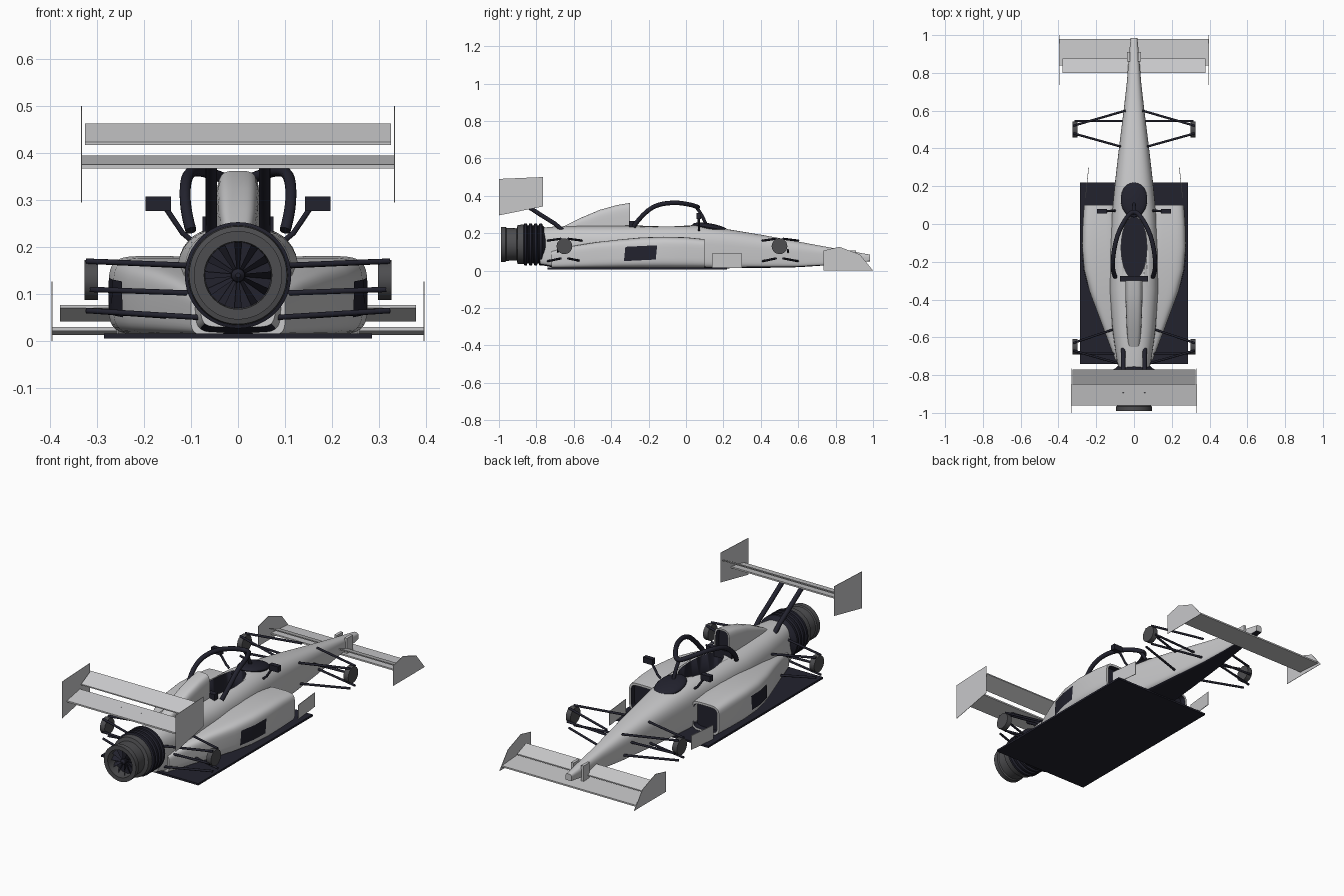
import bpy, bmesh, math
from mathutils import Vector

cube = bpy.data.objects.get("Cube")
if cube:
    bpy.data.objects.remove(cube, do_unlink=True)


def material(name, r, g, b):
    m = bpy.data.materials.new(name)
    m.use_nodes = True
    m.diffuse_color = (r, g, b, 1)
    m.node_tree.nodes["Principled BSDF"].inputs["Base Color"].default_value = (r, g, b, 1)
    return m


GREY = material("light grey paint", 0.58, 0.58, 0.59)
NAVY = material("dark navy carbon", 0.016, 0.016, 0.027)
METAL = material("dark metal", 0.075, 0.075, 0.08)


def select(ob):
    bpy.ops.object.select_all(action='DESELECT')
    ob.select_set(True)
    bpy.context.view_layer.objects.active = ob


def finish(name, bm, mats, smooth=True):
    bmesh.ops.recalc_face_normals(bm, faces=bm.faces)
    me = bpy.data.meshes.new(name)
    bm.to_mesh(me)
    bm.free()
    ob = bpy.data.objects.new(name, me)
    bpy.context.collection.objects.link(ob)
    for m in mats:
        me.materials.append(m)
    if smooth:
        select(ob)
        bpy.ops.object.shade_smooth_by_angle(angle=math.radians(35))
    return ob


def power(v, n):
    return math.copysign(abs(v) ** (2 / n), v)


def loft(name, stations, top, bottom, intake=0, dark_belly=False, seg=40):
    """Skin rounded sections given as (y, centre x, half width, low z, high z)."""
    bm = bmesh.new()
    rings = []
    for y, cx, hw, lo, hi in stations:
        ring = []
        for i in range(seg):
            a = math.tau * (i + 0.5) / seg
            n = top if math.sin(a) > 0 else bottom
            ring.append(bm.verts.new((cx + hw * power(math.cos(a), n), y,
                                      (lo + hi) / 2 + (hi - lo) / 2 * power(math.sin(a), n))))
        rings.append(ring)
    for a, b in zip(rings, rings[1:]):
        for i in range(seg):
            j = (i + 1) % seg
            bm.faces.new((a[i], a[j], b[j], b[i]))
    front = bm.faces.new(rings[0])
    bm.faces.new(rings[-1])
    bmesh.ops.recalc_face_normals(bm, faces=bm.faces)
    if intake:
        bmesh.ops.inset_region(bm, faces=[front], thickness=intake)
        front.material_index = 1
        inner = bmesh.ops.extrude_face_region(bm, geom=[front])["geom"]
        bm.faces.remove(front) if front.is_valid else None
        bmesh.ops.translate(bm, vec=(0, -0.03, 0),
                            verts=[v for v in inner if isinstance(v, bmesh.types.BMVert)])
        for f in bm.faces:
            c = f.calc_center_median()
            if abs(f.normal.y) < 0.1 and stations[0][0] - 0.02 < c.y < stations[0][0] - 0.01:
                f.material_index = 1
    if dark_belly:
        for f in bm.faces:
            if f.normal.z < -0.8:
                f.material_index = 1
    return finish(name, bm, [GREY, NAVY])


def box(name, x, y, z, mat):
    bm = bmesh.new()
    bmesh.ops.create_cube(bm, size=1)
    for v in bm.verts:
        v.co = [(a + b) / 2 + c * (b - a) for (a, b), c in zip((x, y, z), v.co)]
    return finish(name, bm, [mat], False)


def plate(name, corners, offset, mat):
    """Thin solid panel from a planar outline, thickened by an offset vector."""
    bm = bmesh.new()
    a = [bm.verts.new(Vector(c) - Vector(offset) / 2) for c in corners]
    b = [bm.verts.new(Vector(c) + Vector(offset) / 2) for c in corners]
    bm.faces.new(a)
    bm.faces.new(b)
    for i in range(len(a)):
        j = (i + 1) % len(a)
        bm.faces.new((a[i], a[j], b[j], b[i]))
    return finish(name, bm, [mat], False)


def wing(name, half, rear, front, thick):
    (y0, z0), (y1, z1) = rear, front
    plate(name, [(-half, y0, z0), (half, y0, z0), (half, y1, z1), (-half, y1, z1)],
          (0, 0, thick), GREY)


def tube(name, points, radius, mat=NAVY, curved=False):
    cu = bpy.data.curves.new(name, 'CURVE')
    cu.dimensions = '3D'
    cu.bevel_depth, cu.bevel_resolution = radius, 3
    cu.use_fill_caps = True
    sp = cu.splines.new('NURBS' if curved else 'POLY')
    sp.points.add(len(points) - 1)
    for p, co in zip(sp.points, points):
        p.co = (*co, 1)
    if curved:
        sp.order_u, sp.use_endpoint_u, sp.resolution_u = 3, True, 8
    ob = bpy.data.objects.new(name, cu)
    bpy.context.collection.objects.link(ob)
    cu.materials.append(mat)
    select(ob)
    bpy.ops.object.convert(target='MESH')
    bpy.ops.object.shade_smooth_by_angle(angle=math.radians(50))


def lathe(name, profile, mat, axis='y', centre=(0, 0, 0.14), seg=48):
    """Revolve (position, radius) pairs about the y or x axis."""
    bm = bmesh.new()
    place = (lambda p, u, w: (u, p, w)) if axis == 'y' else (lambda p, u, w: (p, u, w))
    rings = [[bm.verts.new(Vector(place(p, r * math.cos(math.tau * i / seg),
                                        r * math.sin(math.tau * i / seg))) + Vector(centre))
              for i in range(seg)] for p, r in profile]
    for a, b in zip(rings, rings[1:]):
        for i in range(seg):
            j = (i + 1) % seg
            bm.faces.new((a[i], a[j], b[j], b[i]))
    bm.faces.new(rings[0])
    bm.faces.new(rings[-1])
    return finish(name, bm, [mat])


# Fuselage with a dark belly and a cut cockpit
body = loft("fuselage", [
    (0.985, 0, 0.018, 0.05, 0.085), (0.9, 0, 0.026, 0.04, 0.1), (0.75, 0, 0.038, 0.028, 0.127),
    (0.6, 0, 0.055, 0.018, 0.155), (0.4, 0, 0.08, 0.014, 0.192), (0.2, 0, 0.103, 0.012, 0.225),
    (0.05, 0, 0.118, 0.012, 0.243), (-0.15, 0, 0.13, 0.012, 0.245), (-0.35, 0, 0.13, 0.012, 0.242),
    (-0.55, 0, 0.115, 0.012, 0.24), (-0.7, 0, 0.095, 0.015, 0.236), (-0.78, 0, 0.08, 0.03, 0.228)],
    2.7, 7, dark_belly=True)
bm = bmesh.new()
bmesh.ops.create_cone(bm, cap_ends=True, segments=40, radius1=1, radius2=1, depth=0.3)
for v in bm.verts:
    v.co = (v.co.x * 0.068, v.co.y * 0.165 - 0.125, v.co.z + 0.28)
cutter = finish("cockpit_cutter", bm, [NAVY])
cutter.hide_render = True
select(body)
mod = body.modifiers.new("cockpit", 'BOOLEAN')
mod.object, mod.operation, mod.solver = cutter, 'DIFFERENCE', 'EXACT'
mod.material_mode = 'TRANSFER'
bpy.ops.object.modifier_apply(modifier="cockpit")
bpy.data.objects.remove(cutter, do_unlink=True)

# Windscreen, headrest and seat
bm = bmesh.new()
bmesh.ops.create_uvsphere(bm, u_segments=32, v_segments=16, radius=1)
for v in bm.verts:
    y = v.co.y * 0.095 + 0.13
    v.co = (v.co.x * 0.07, y, v.co.z * 0.022 + 0.252 - 0.17 * y)
finish("windscreen", bm, [NAVY])
box("headrest", (-0.075, 0.075), (-0.305, -0.275), (0.22, 0.265), NAVY)

# Engine cover with air intake
loft("engine_cover", [
    (-0.3, 0, 0.046, 0.17, 0.362), (-0.37, 0, 0.046, 0.17, 0.35), (-0.46, 0, 0.043, 0.17, 0.325),
    (-0.56, 0, 0.038, 0.17, 0.283), (-0.65, 0, 0.03, 0.17, 0.238)], 4, 6, intake=0.009)

# Floor
box("floor", (-0.285, 0.285), (-0.74, 0.22), (0.006, 0.016), NAVY)

# Sidepods: (y, outer x, inner x, top z)
POD = [(0.1, 0.265, 0.1, 0.168), (0, 0.272, 0.09, 0.178), (-0.12, 0.275, 0.08, 0.181),
       (-0.24, 0.265, 0.07, 0.177), (-0.36, 0.235, 0.05, 0.166), (-0.48, 0.19, 0.04, 0.152),
       (-0.6, 0.145, 0.03, 0.132), (-0.72, 0.1, 0.02, 0.105)]
POD_LOW, POD_POWER = 0.014, 4.5


def pod_side(y, z):
    for a, b in zip(POD, POD[1:]):
        if b[0] <= y <= a[0]:
            t = (a[0] - y) / (a[0] - b[0])
            out, inn, hi = (p + (q - p) * t for p, q in zip(a[1:], b[1:]))
            u = abs(2 * (z - POD_LOW) / (hi - POD_LOW) - 1)
            return (out + inn) / 2 + (out - inn) / 2 * (1 - u ** POD_POWER) ** (1 / POD_POWER)


for s, side in ((1, "left"), (-1, "right")):
    loft(side + "_sidepod", [(y, s * (o + i) / 2, (o - i) / 2, POD_LOW, hi) for y, o, i, hi in POD],
         POD_POWER, POD_POWER, intake=0.012)
    # Dark vent laid on the pod side
    bm = bmesh.new()
    bmesh.ops.create_grid(bm, x_segments=8, y_segments=6, size=1)
    for v in bm.verts:
        z = 0.093 + 0.038 * v.co.y
        y = -0.243 + 0.085 * v.co.x + 0.1 * (z - 0.093)
        z += 0.05 * (y + 0.243)
        v.co = (s * (pod_side(y, z) + 0.003), y, z)
    finish(side + "_vent", bm, [NAVY])
    plate(side + "_turning_vane", [(s * 0.257, 0.14, 0.015), (s * 0.257, 0.14, 0.09),
                                   (s * 0.24, 0.3, 0.09), (s * 0.24, 0.3, 0.015)],
          (0.003, 0, 0), GREY)
    # Mirror on its stalk
    box(side + "_mirror", sorted((s * 0.142, s * 0.197)), (0.055, 0.08), (0.277, 0.307), NAVY)
    tube(side + "_mirror_stalk", [(s * 0.1, 0.07, 0.215), (s * 0.118, 0.07, 0.23),
                                  (s * 0.155, 0.067, 0.285)], 0.006)
    # Wing endplates, pylons and struts
    plate(side + "_rear_endplate", [(s * 0.333, y, z) for y, z in
          ((-1, 0.295), (-1, 0.49), (-0.765, 0.5), (-0.765, 0.343))], (0.002, 0, 0), GREY)
    plate(side + "_front_endplate", [(s * 0.395, y, z) for y, z in
          ((0.735, 0), (0.735, 0.107), (0.82, 0.127), (0.93, 0.086), (1, 0))], (0.002, 0, 0), GREY)
    box(side + "_nose_pylon", sorted((s * 0.022, s * 0.037)), (0.86, 0.91), (0.025, 0.108), GREY)
    tube(side + "_wing_strut", [(s * 0.057, -0.66, 0.215), (s * 0.057, -0.7, 0.25),
                                (s * 0.057, -0.78, 0.3), (s * 0.057, -0.9, 0.378)], 0.012)
    # Hubs and suspension arms
    for end, y, fore, aft in (("front", 0.5, (0.045, 0.6), (0.07, 0.41)),
                              ("rear", -0.65, (0.1, -0.555), (0.075, -0.74))):
        lathe(f"{side}_{end}_hub", [(s * 0.298, 0.042), (s * 0.326, 0.042)], METAL, 'x',
              (0, y, 0.13), 24)
        for level, z_out, z_in in (("upper", 0.17, 0.16), ("lower", 0.065, 0.05)):
            for part, (x_in, y_in), dy in (("fore", fore, 0.02), ("aft", aft, -0.02)):
                tube(f"{side}_{end}_{level}_{part}_arm",
                     [(s * 0.322, y + dy, z_out), (s * x_in, y_in, z_in)], 0.006)
        rod = y + 0.045 if end == "front" else y - 0.035
        tube(f"{side}_{end}_rod", [(s * 0.315, rod, 0.11), (s * 0.04, rod, 0.1)], 0.006)

# Front and rear wings
wing("front_wing", 0.395, (0.84, 0.026), (0.98, 0.017), 0.008)
wing("front_flap", 0.378, (0.8, 0.074), (0.875, 0.045), 0.006)
wing("rear_wing", 0.333, (-0.96, 0.371), (-0.85, 0.391), 0.008)
wing("rear_flap", 0.325, (-0.85, 0.42), (-0.77, 0.46), 0.006)

# Cockpit hoop and its central strut
hoop = [(0.1, -0.28, 0.235), (0.113, -0.25, 0.28), (0.112, -0.17, 0.35),
        (0.09, -0.06, 0.366), (0.045, 0.03, 0.352)]
tube("cockpit_hoop", hoop + [(0, 0.075, 0.335)] + [(-x, y, z) for x, y, z in hoop[::-1]],
     0.012, curved=True)
tube("hoop_strut", [(0, 0.055, 0.338), (0, 0.095, 0.29), (0, 0.115, 0.22)], 0.009, curved=True)

# Jet engine: ribbed collar, nozzle and fan
ribs = [(-0.74, 0.075)]
for k in range(4):
    y = -0.765 - 0.027 * k
    ribs += [(y, 0.1), (y - 0.006, 0.113), (y - 0.018, 0.113), (y - 0.024, 0.1)]
lathe("engine_collar", ribs, NAVY)
lathe("engine_nozzle", [(-0.85, 0.09), (-0.87, 0.106), (-0.9, 0.104), (-0.905, 0.086),
                        (-0.96, 0.088), (-0.965, 0.094), (-0.99, 0.094), (-0.99, 0.072),
                        (-0.93, 0.07)], METAL)
lathe("fan_disc", [(-0.925, 0.071), (-0.935, 0.071)], NAVY)
lathe("fan_hub", [(-0.93, 0.016), (-0.965, 0.014), (-0.975, 0.005)], NAVY, seg=20)
for k in range(12):
    a = math.tau * k / 12
    c, d = math.cos(a), math.sin(a)
    plate(f"fan_blade_{k + 1}", [(r * c - w * d, y, 0.14 + r * d + w * c) for r, w, y in
          ((0.01, -0.003, -0.94), (0.07, -0.008, -0.94), (0.07, 0.008, -0.96),
           (0.01, 0.003, -0.96))], (0, 0.003, 0), NAVY)
